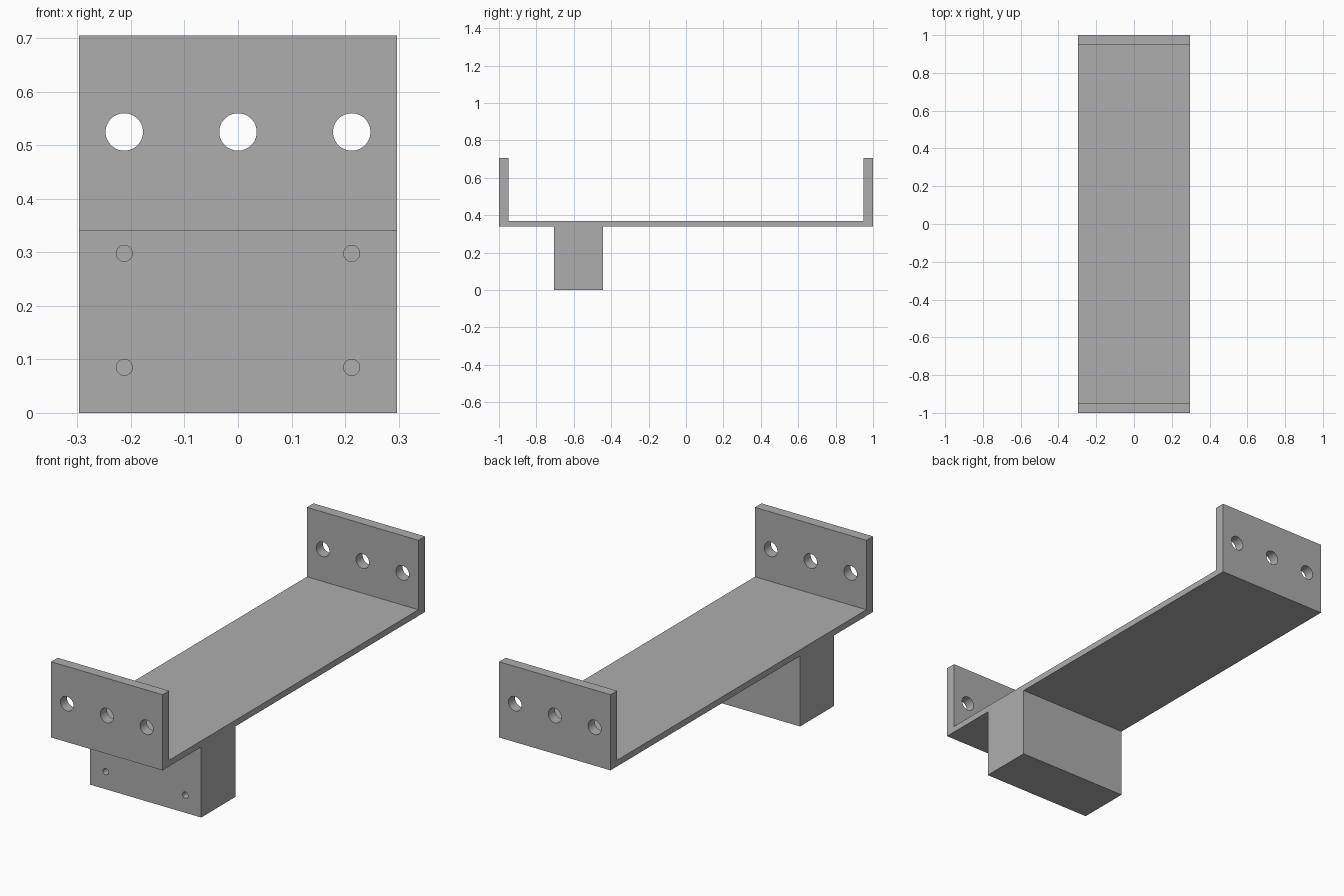
import bpy
import bmesh
from mathutils import Matrix, Vector

cube = bpy.data.objects.get("Cube")
if cube:
    bpy.data.objects.remove(cube, do_unlink=True)

HALF_WIDTH = 0.2975
FLOOR, DECK, RIM = 0.34, 0.37, 0.705      # tray underside, tray top, wall top
WALL = 0.95                               # inner face of the end walls
BLOCK_FRONT, BLOCK_BACK = -0.705, -0.445
HOLE_X = 0.2125

grey = bpy.data.materials.new("plain grey")
grey.use_nodes = True
colour = (0.42, 0.42, 0.42, 1)
grey.diffuse_color = colour
grey.node_tree.nodes["Principled BSDF"].inputs["Base Color"].default_value = colour


def make_object(name, bm):
    bmesh.ops.recalc_face_normals(bm, faces=bm.faces)
    mesh = bpy.data.meshes.new(name)
    bm.to_mesh(mesh)
    bm.free()
    obj = bpy.data.objects.new(name, mesh)
    bpy.context.collection.objects.link(obj)
    mesh.materials.append(grey)
    return obj


def add_drill(bm, x, z, radius, y_from, y_to):
    place = Matrix.Translation((x, (y_from + y_to) / 2, z)) @ Matrix.Rotation(1.570796, 4, "X")
    bmesh.ops.create_cone(bm, cap_ends=True, segments=48, radius1=radius,
                          radius2=radius, depth=y_to - y_from, matrix=place)


# Bracket: side profile (y, z) of tray, end walls and block, extruded across x
profile = [(-1, FLOOR), (BLOCK_FRONT, FLOOR), (BLOCK_FRONT, 0), (BLOCK_BACK, 0),
           (BLOCK_BACK, FLOOR), (1, FLOOR), (1, RIM), (WALL, RIM),
           (WALL, DECK), (-WALL, DECK), (-WALL, RIM), (-1, RIM)]
bm = bmesh.new()
side = bm.faces.new([bm.verts.new((-HALF_WIDTH, y, z)) for y, z in profile])
swept = bmesh.ops.extrude_face_region(bm, geom=[side])["geom"]
bmesh.ops.translate(bm, vec=Vector((2 * HALF_WIDTH, 0, 0)),
                    verts=[v for v in swept if isinstance(v, bmesh.types.BMVert)])
bracket = make_object("bracket", bm)

# Drills: through holes in both end walls, blind holes in the block front
bm = bmesh.new()
for x in (-HOLE_X, 0, HOLE_X):
    for wall_y in (-1, 1):
        add_drill(bm, x, 0.525, 0.035, wall_y - 0.1, wall_y + 0.1)
for x in (-HOLE_X, HOLE_X):
    for z in (0.085, 0.298):
        add_drill(bm, x, z, 0.015, BLOCK_FRONT - 0.05, BLOCK_FRONT + 0.15)
drills = make_object("hole_cutter", bm)
drills.hide_render = True

# Cut the holes, then discard the cutter
cut = bracket.modifiers.new("holes", "BOOLEAN")
cut.operation = "DIFFERENCE"
cut.solver = "EXACT"
cut.object = drills
bpy.ops.object.select_all(action="DESELECT")
bpy.context.view_layer.objects.active = bracket
bracket.select_set(True)
bpy.ops.object.modifier_apply(modifier=cut.name)
bpy.data.objects.remove(drills, do_unlink=True)
bpy.ops.object.shade_smooth_by_angle(angle=0.5)
